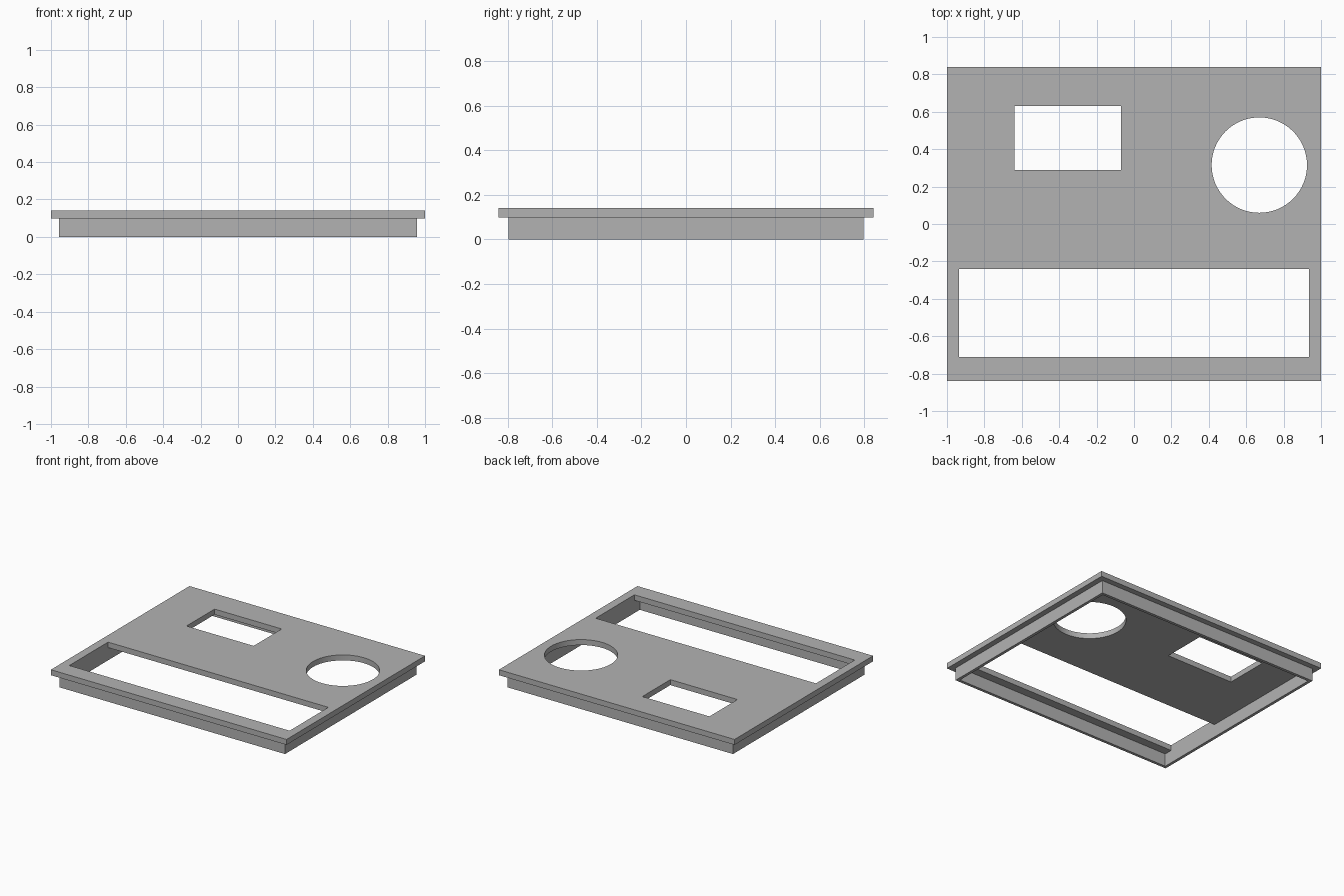
import bpy
from math import cos, sin, tau, radians

cube = bpy.data.objects.get("Cube")
if cube:
    bpy.data.objects.remove(cube, do_unlink=True)

# Single grey material
grey = bpy.data.materials.new("plain_grey")
grey.use_nodes = True
color = (0.45, 0.45, 0.45, 1)
grey.diffuse_color = color
grey.node_tree.nodes["Principled BSDF"].inputs["Base Color"].default_value = color


def rect(x0, x1, y0, y1):
    return [(x0, y0), (x1, y0), (x1, y1), (x0, y1)]


def circle(cx, cy, r, n=64):
    return [(cx + r * cos(tau * i / n), cy + r * sin(tau * i / n)) for i in range(n)]


def extruded_outline(name, z0, z1, outlines):
    """Solid sheet from a flat outline followed by its openings."""
    curve = bpy.data.curves.new(name, "CURVE")
    curve.dimensions = "2D"
    curve.fill_mode = "BOTH"
    curve.extrude = (z1 - z0) / 2
    for points in outlines:
        spline = curve.splines.new("POLY")
        spline.points.add(len(points) - 1)
        for p, (x, y) in zip(spline.points, points):
            p.co = (x, y, 0, 1)
        spline.use_cyclic_u = True
    obj = bpy.data.objects.new(name, curve)
    obj.location.z = (z0 + z1) / 2
    bpy.context.collection.objects.link(obj)
    bpy.ops.object.select_all(action="DESELECT")
    obj.select_set(True)
    bpy.context.view_layer.objects.active = obj
    bpy.ops.object.convert(target="MESH")
    obj = bpy.context.object
    obj.data.materials.clear()
    obj.data.materials.append(grey)
    bpy.ops.object.shade_smooth_by_angle(angle=radians(30))
    return obj


# Top plate with a wide slot, a rectangular window and a round opening
extruded_outline("top_plate", 0.098, 0.14, [
    rect(-1, 1, -0.84, 0.84),
    rect(-0.935, 0.935, -0.71, -0.24),
    rect(-0.64, -0.07, 0.29, 0.63),
    circle(0.67, 0.315, 0.255),
])

# Thin inset rim wall below the plate
extruded_outline("lower_rim", 0, 0.098, [
    rect(-0.957, 0.957, -0.797, 0.797),
    rect(-0.935, 0.935, -0.775, 0.775),
])
